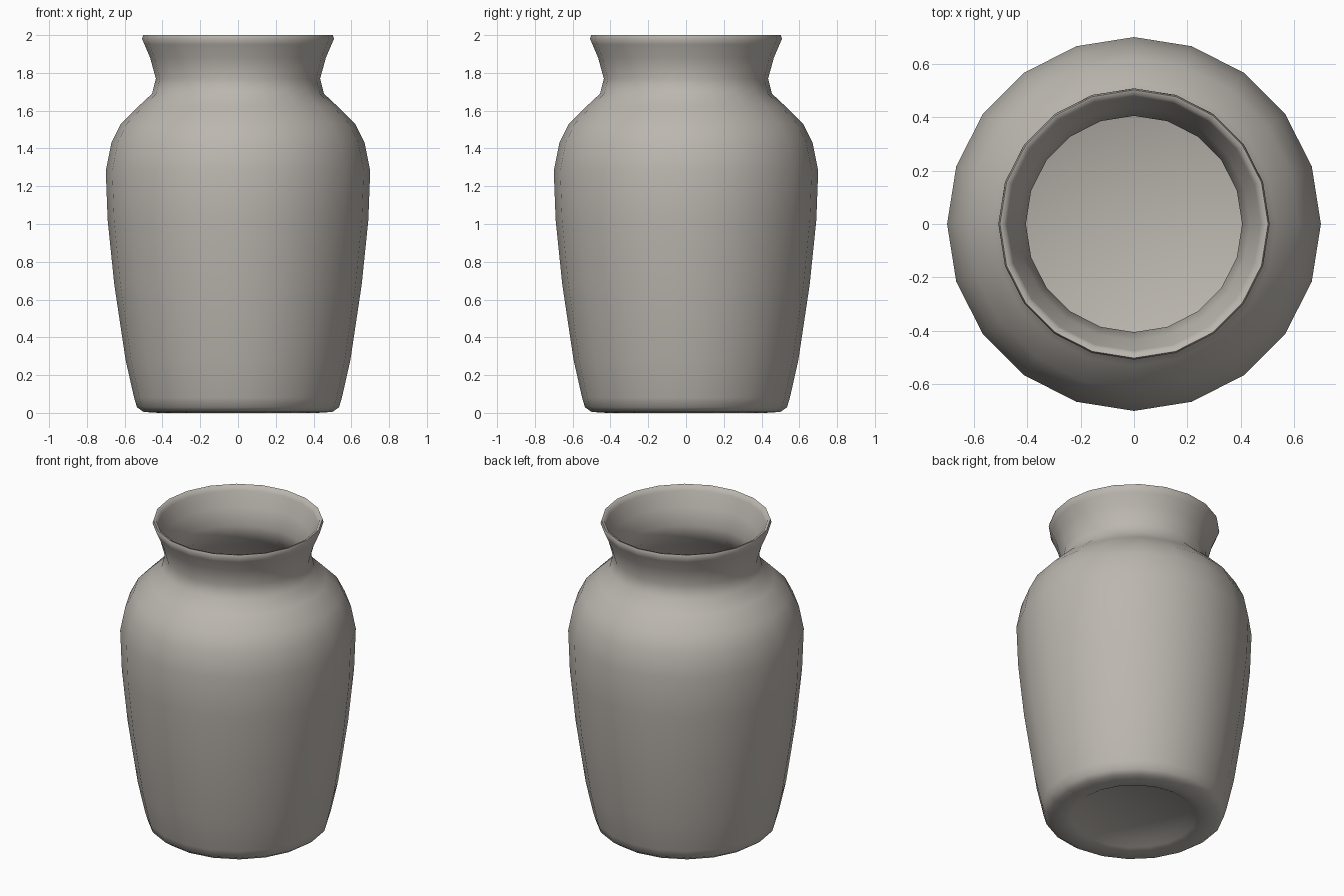
import bpy, bmesh
from math import radians, tau
from mathutils import Matrix, Vector

cube = bpy.data.objects.get("Cube")
if cube:
    bpy.data.objects.remove(cube, do_unlink=True)

SIDES = 20

# Glazed clay colour
clay = bpy.data.materials.new("warm grey clay")
clay.use_nodes = True
colour = (0.50, 0.47, 0.43, 1)
clay.diffuse_color = colour
clay.node_tree.nodes["Principled BSDF"].inputs["Base Color"].default_value = colour


def lathe(name, profile, material):
    """Revolve a (radius, height) profile about z; radius 0 ends close it."""
    bm = bmesh.new()
    points = [bm.verts.new((r, 0, z)) for r, z in profile]
    edges = [bm.edges.new(pair) for pair in zip(points, points[1:])]
    bmesh.ops.spin(bm, geom=points + edges, cent=(0, 0, 0), axis=(0, 0, 1),
                   angle=tau, steps=SIDES, use_merge=True)
    bmesh.ops.remove_doubles(bm, verts=bm.verts, dist=0.0005)
    bmesh.ops.recalc_face_normals(bm, faces=bm.faces)
    mesh = bpy.data.meshes.new(name)
    bm.to_mesh(mesh)
    bm.free()
    mesh.materials.append(material)
    obj = bpy.data.objects.new(name, mesh)
    bpy.context.collection.objects.link(obj)
    return obj


# Recessed underside and foot ring
foot = [(0, 0.04), (0.32, 0.04), (0.37, 0.01), (0.42, 0), (0.50, 0.005), (0.535, 0.03)]
# Tapered body, rounded shoulder and waisted neck
outside = [(0.55, 0.08), (0.595, 0.28), (0.655, 0.68), (0.69, 1.02), (0.70, 1.28),
           (0.67, 1.43), (0.62, 1.53), (0.53, 1.62), (0.455, 1.69), (0.435, 1.77),
           (0.465, 1.88), (0.495, 1.95)]
# Rolled lip
lip = [(0.508, 1.98), (0.502, 2.0), (0.485, 1.995), (0.475, 1.97)]
# Hollow interior down to the floor
inside = [(0.435, 1.88), (0.405, 1.77), (0.425, 1.68), (0.50, 1.60), (0.59, 1.50),
          (0.64, 1.41), (0.665, 1.27), (0.655, 1.02), (0.62, 0.68), (0.56, 0.28),
          (0.51, 0.11), (0.45, 0.075), (0, 0.07)]

vase = lathe("vase", foot + outside + lip + inside, clay)

# Smooth glaze
bpy.ops.object.select_all(action="DESELECT")
vase.select_set(True)
bpy.context.view_layer.objects.active = vase
bpy.ops.object.shade_smooth_by_angle(angle=radians(60))
